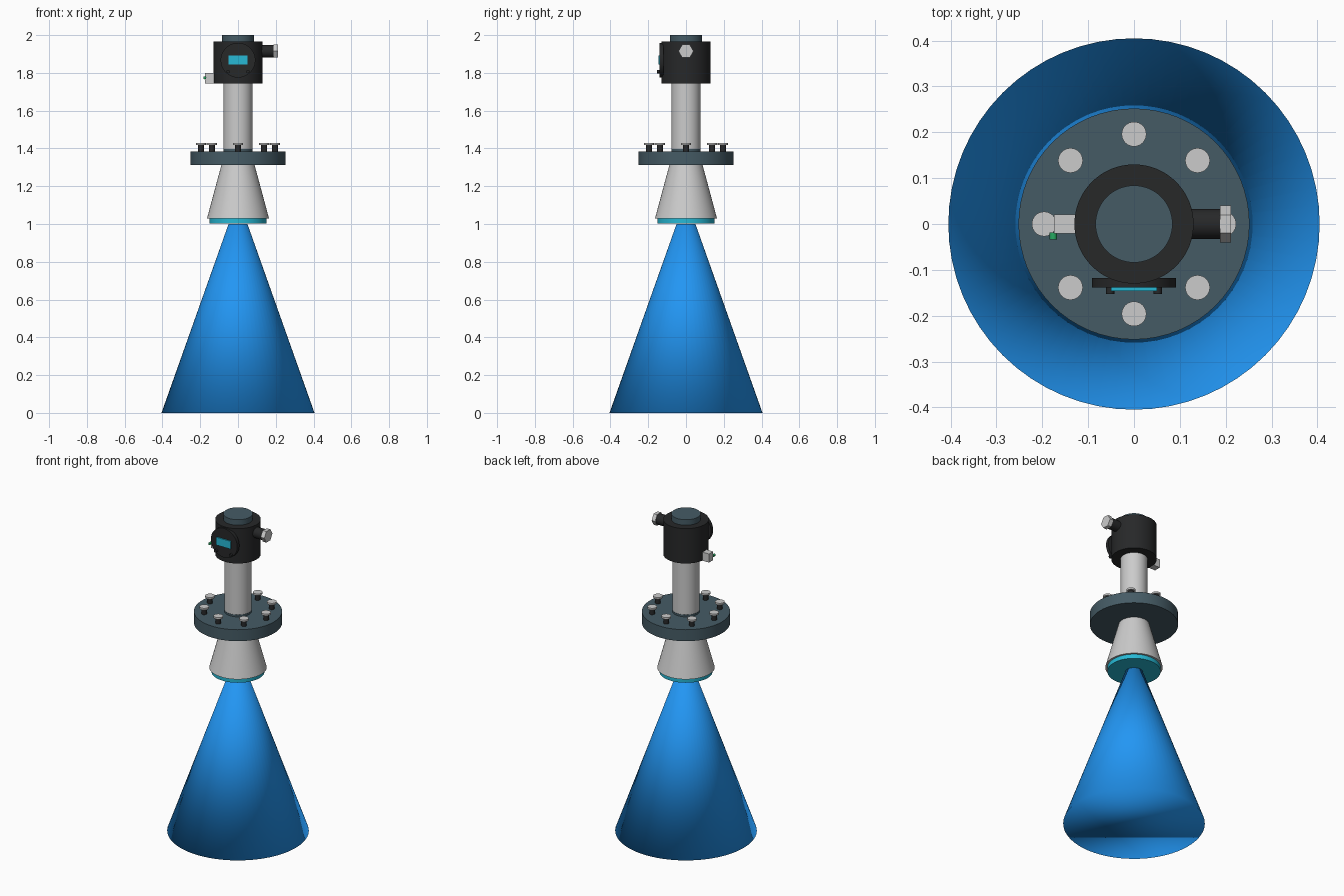
import bpy, math
from mathutils import Vector

if "Cube" in bpy.data.objects:
    bpy.data.objects.remove(bpy.data.objects["Cube"])


def material(name, rgb):
    m = bpy.data.materials.new(name)
    m.diffuse_color = (*rgb, 1)
    m.use_nodes = True
    m.node_tree.nodes["Principled BSDF"].inputs["Base Color"].default_value = m.diffuse_color
    return m


SLATE = material("slate", (0.06, 0.105, 0.13))
DARK = material("dark", (0.02, 0.021, 0.022))
CYAN = material("cyan", (0.02, 0.48, 0.66))
BLUE = material("blue", (0.016, 0.305, 0.9))
GREEN = material("green", (0.02, 0.4, 0.12))


def rod(name, start, end, r1, r2=None, mat=None, sides=64, roll=0, fully_smooth=False):
    """Cylinder or cone frustum from start (r1) to end (r2)."""
    a, b = Vector(start), Vector(end)
    d = b - a
    bpy.ops.mesh.primitive_cone_add(vertices=sides, radius1=r1, radius2=r1 if r2 is None else r2,
                                    depth=d.length, location=(a + b) / 2)
    ob = bpy.context.object
    ob.name = name
    ob.rotation_mode = 'QUATERNION'
    ob.rotation_quaternion = d.to_track_quat('Z', 'Y')
    if roll:
        ob.rotation_quaternion = ob.rotation_quaternion @ Vector((1, 0, 0)).rotation_difference(
            Vector((math.cos(roll), math.sin(roll), 0)))
    if fully_smooth:
        bpy.ops.object.shade_smooth()
    elif sides > 8:
        bpy.ops.object.shade_smooth_by_angle()
    if mat:
        ob.data.materials.append(mat)
    return ob


def upright(name, z1, z2, r1, r2=None, mat=None, **kw):
    return rod(name, (0, 0, z1), (0, 0, z2), r1, r2, mat, **kw)


def box(name, lo, hi, mat=None):
    lo, hi = Vector(lo), Vector(hi)
    bpy.ops.mesh.primitive_cube_add(size=1, location=(lo + hi) / 2)
    ob = bpy.context.object
    ob.name = name
    ob.scale = hi - lo
    if mat:
        ob.data.materials.append(mat)
    return ob


# Signal beam, smoothed across its caps
upright("signal_beam", 0, 1.0, 0.405, 0.05, BLUE, fully_smooth=True)

# Antenna horn, lens and mounting flange
upright("lens", 1.003, 1.032, 0.152, mat=CYAN)
upright("horn", 1.03, 1.312, 0.164, 0.088)
upright("flange", 1.312, 1.384, 0.252, mat=SLATE)
upright("neck_collar", 1.384, 1.397, 0.078, mat=SLATE)
upright("neck", 1.395, 1.75, 0.077)

# Flange bolts
for i in range(8):
    a = math.tau * i / 8
    x, y = 0.196 * math.cos(a), 0.196 * math.sin(a)
    rod(f"bolt_shank_{i}", (x, y, 1.38), (x, y, 1.42), 0.016, mat=DARK, sides=24)
    rod(f"bolt_head_{i}", (x, y, 1.419), (x, y, 1.43), 0.027, sides=32)

# Electronics housing and cap
upright("housing", 1.745, 1.965, 0.13, mat=DARK)
upright("housing_cap", 1.96, 2.0, 0.084, mat=SLATE)

# Display on the front
rod("display_bezel", (0, -0.118, 1.867), (0, -0.139, 1.867), 0.092, mat=DARK)
box("display_screen", (-0.05, -0.146, 1.844), (0.05, -0.138, 1.893), CYAN)
for side in (-1, 1):
    x = side * 0.052
    rod(f"display_button_{side}", (x, -0.136, 1.807), (x, -0.153, 1.807), 0.009, mat=DARK, sides=20)

# Cable entry with hexagonal gland
rod("cable_entry", (0.1, 0, 1.915), (0.19, 0, 1.915), 0.033, mat=DARK, sides=32)
gland = rod("cable_gland_nut", (0.188, 0, 1.915), (0.212, 0, 1.915), 0.04, sides=6)
ys = [(gland.rotation_quaternion @ v.co).z for v in gland.data.vertices]
if max(ys) > 0.038:  # keep flats on top and bottom
    gland.rotation_quaternion = gland.rotation_quaternion @ Vector((1, 0, 0)).rotation_difference(Vector((math.cos(math.pi / 6), 0.5, 0)))

# Ground terminal with green screw
box("ground_terminal", (-0.175, -0.021, 1.745), (-0.12, 0.021, 1.799))
rod("ground_screw", (-0.176, -0.018, 1.774), (-0.176, -0.034, 1.774), 0.008, mat=GREEN, sides=20)
